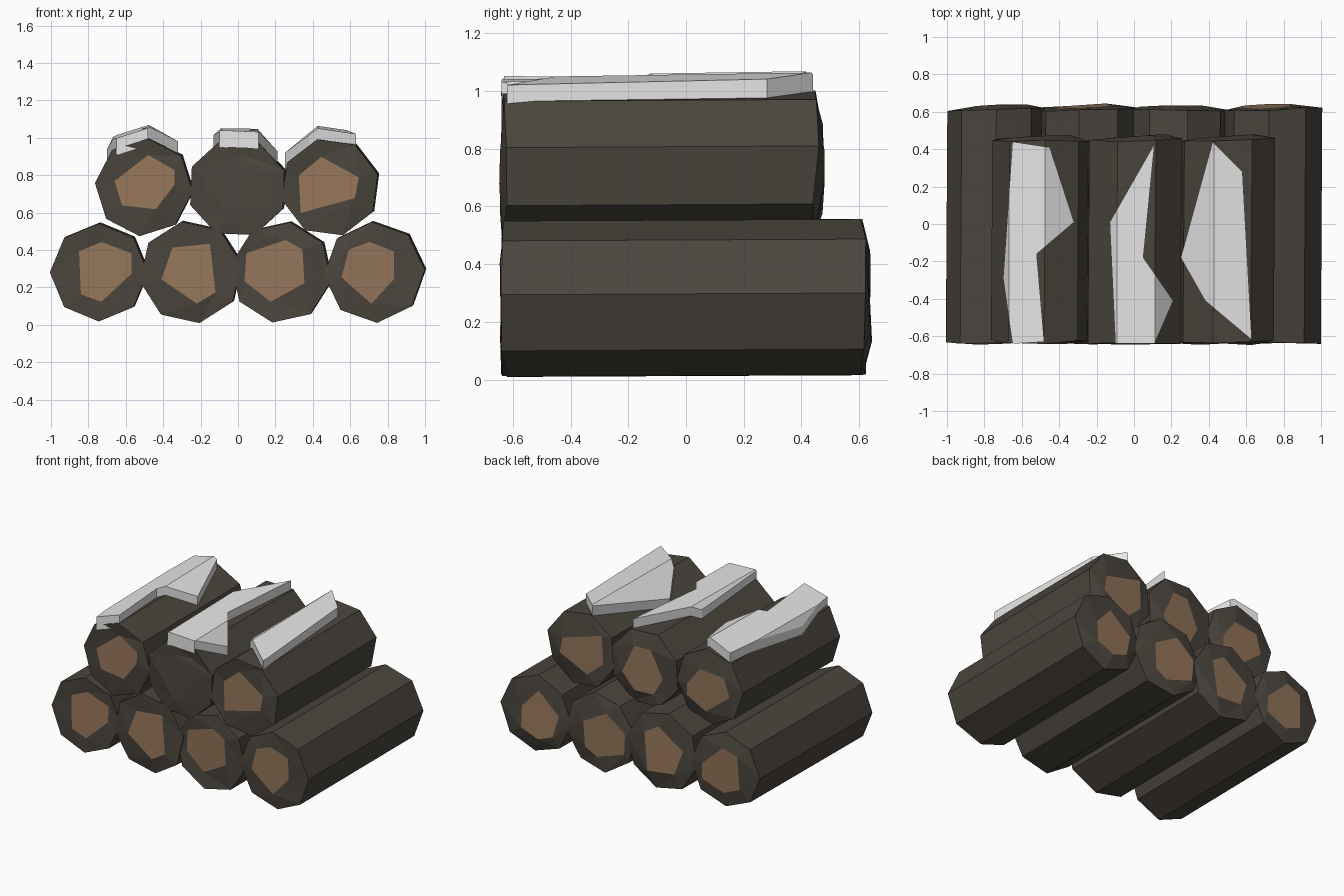
import bpy, bmesh, math, random
from mathutils import Vector

random.seed(4)
cube = bpy.data.objects.get("Cube")
if cube:
    bpy.data.objects.remove(cube, do_unlink=True)


def material(name, color):
    mat = bpy.data.materials.new(name)
    mat.use_nodes = True
    mat.diffuse_color = (*color, 1)
    mat.node_tree.nodes["Principled BSDF"].inputs["Base Color"].default_value = (*color, 1)
    return mat


bark = material("dark_bark", (0.07, 0.06, 0.047))
wood = material("cut_wood", (0.30, 0.18, 0.103))
snow = material("snow", (0.8, 0.8, 0.8))


def finish(bm, name, materials):
    bmesh.ops.recalc_face_normals(bm, faces=bm.faces[:])
    mesh = bpy.data.meshes.new(name)
    bm.to_mesh(mesh)
    bm.free()
    for mat in materials:
        mesh.materials.append(mat)
    obj = bpy.data.objects.new(name, mesh)
    bpy.context.collection.objects.link(obj)
    return obj


def octagon(x, z, radius, phase):
    angles = [math.radians(phase + 45 * i) for i in range(8)]
    return [(x + radius * math.cos(a), z + radius * math.sin(a)) for a in angles]


def loop_edges(bm, verts):
    return [bm.edges.new((v, verts[i - 1])) for i, v in enumerate(verts)]


def wobble(amount):
    return random.uniform(-amount, amount)


def make_log(name, x, z, radius, phase, back, core):
    """Eight-sided trunk with a slightly domed end around each cut face."""
    bm = bmesh.new()
    outline = octagon(x, z, radius, phase)
    rings = []
    for y, side in ((-0.63, -1), (back, 1)):
        ring = [bm.verts.new((px + side * 0.004, y + wobble(0.012), pz + side * 0.003))
                for px, pz in outline]
        tilt_x, tilt_z = wobble(0.08), wobble(0.08)
        bulge = 0.005 if side < 0 else 0.018
        cut = [bm.verts.new((x + dx / 100, y + side * bulge + (dx * tilt_x + side * dz * tilt_z) / 100,
                             z - side * dz / 100)) for dx, dz in core]
        edges = loop_edges(bm, ring) + loop_edges(bm, cut)
        bmesh.ops.bridge_loops(bm, edges=edges)
        bm.faces.new(cut).material_index = 1
        rings.append(ring)
    front, rear = rings
    for i in range(8):
        bm.faces.new((front[i - 1], front[i], rear[i], rear[i - 1]))
    finish(bm, name, (bark, wood))


def make_snow(name, log, outline):
    """Slab draped over the upper facets of a log."""
    profile = octagon(*log)
    upper = sorted(p for p in profile if p[1] > log[1])

    def height(x):
        for (x0, z0), (x1, z1) in zip(upper, upper[1:]):
            if x <= x1:
                break
        return z0 + (z1 - z0) * (x - x0) / (x1 - x0)

    bm = bmesh.new()
    bm.faces.new([bm.verts.new((x, y, 0)) for x, y in outline])
    for x, _ in upper:
        bmesh.ops.bisect_plane(bm, geom=bm.verts[:] + bm.edges[:] + bm.faces[:],
                               plane_co=Vector((x, 0, 0)), plane_no=Vector((1, 0, 0)))
    for v in bm.verts:
        v.co.z = height(v.co.x) + 0.063 + 0.015 * v.co.y
    lower = bmesh.ops.extrude_face_region(bm, geom=bm.faces[:], use_keep_orig=True)
    for v in lower["geom"]:
        if isinstance(v, bmesh.types.BMVert):
            v.co.z -= 0.09
    finish(bm, name, (snow,))


# Cut faces, as offsets from the log centre in hundredths
cores = [
    [(-11, 11), (1, 16), (17, 10), (17, -1), (1, -16), (-10, -12)],
    [(-10, 13), (10, 15), (13, -11), (3, -17), (-16, -4)],
    [(-19, 10), (2, 17), (11, 12), (12, -6), (-6, -16), (-20, -5)],
    [(-3, 16), (10, 11), (10, -4), (-2, -17), (-18, -3), (-14, 12)],
    [(2, 17), (16, 9), (16, 1), (6, -12), (-12, -10), (-16, 3)],
    [(-7, 16), (7, 16), (16, 5), (7, -15), (-5, -15), (-14, 4)],
    [(-5, 16), (15, 5), (13, -6), (-16, -14), (-17, 6)],
]

# Logs: centre x, centre z, radius, turn
bottom_row = [(-0.74, 0.283, 0.262, 90), (-0.25, 0.283, 0.275, 100),
              (0.235, 0.283, 0.272, 80), (0.733, 0.283, 0.27, 93)]
top_row = [(-0.5, 0.738, 0.262, 85), (0, 0.735, 0.268, 110), (0.495, 0.738, 0.265, 105)]
for i, log in enumerate(bottom_row):
    make_log(f"bottom_log_{i + 1}", *log, 0.612, cores[i])
for i, log in enumerate(top_row):
    make_log(f"top_log_{i + 1}", *log, 0.45, cores[i + 4])

# Snow patches, outlined from above
patches = [
    [(-0.65, 0.44), (-0.45, 0.41), (-0.32, 0.01), (-0.52, -0.16),
     (-0.48, -0.63), (-0.65, -0.64), (-0.7, -0.29)],
    [(0.11, 0.43), (0.05, -0.18), (0.21, -0.41), (0.11, -0.64), (-0.1, -0.64), (-0.13, 0.01)],
    [(0.42, 0.44), (0.58, 0.28), (0.63, -0.62), (0.38, -0.41), (0.25, -0.18)],
]
for i, patch in enumerate(patches):
    make_snow(f"snow_patch_{i + 1}", top_row[i], patch)
